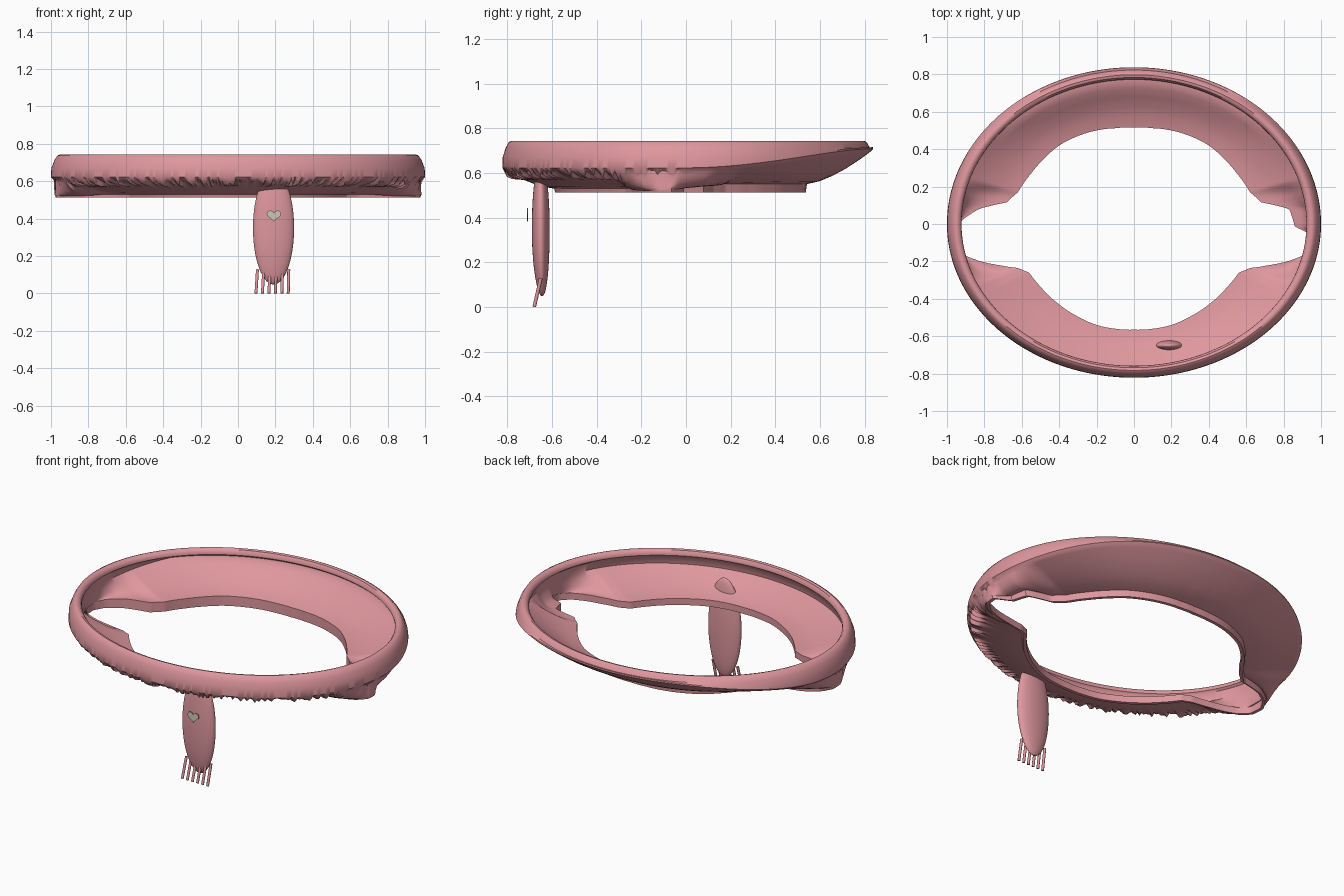
import bpy, bmesh, math, random
from mathutils import Vector

if "Cube" in bpy.data.objects:
    bpy.data.objects.remove(bpy.data.objects["Cube"])

random.seed(4)


def material(name, rgb):
    m = bpy.data.materials.new(name)
    m.diffuse_color = (*rgb, 1)
    m.use_nodes = True
    m.node_tree.nodes["Principled BSDF"].inputs["Base Color"].default_value = m.diffuse_color
    return m


pink = material("dusty pink", (0.73, 0.31, 0.34))
beige = material("pale beige", (0.62, 0.59, 0.47))


def make(name, bm, mat, angle=40):
    bmesh.ops.recalc_face_normals(bm, faces=bm.faces)
    me = bpy.data.meshes.new(name)
    bm.to_mesh(me)
    bm.free()
    me.materials.append(mat)
    ob = bpy.data.objects.new(name, me)
    bpy.context.collection.objects.link(ob)
    bpy.ops.object.select_all(action='DESELECT')
    ob.select_set(True)
    bpy.context.view_layer.objects.active = ob
    bpy.ops.object.shade_smooth_by_angle(angle=math.radians(angle))
    return ob


# Outline of the head opening, one half from front to back
FRONT = [(0, -.565), (.1, -.56), (.2, -.54), (.3, -.495), (.4, -.43), (.5, -.335),
         (.56, -.26), (.62, -.235), (.72, -.22), (.82, -.2), (.9, -.17), (.95, -.12)]
RIGHT = [(.955, -.06), (.86, -.015), (.83, .08)]
LEFT = [(.955, -.04), (.92, .02), (.83, .08)]
BACK = [(.68, .115), (.62, .17), (.55, .27), (.48, .35), (.4, .42), (.3, .47),
        (.2, .5), (.1, .512), (0, .515)]


def edge_table(side):
    return [(math.atan2(y, x), math.hypot(x, y)) for x, y in FRONT + side + BACK]


TABLES = {1: edge_table(RIGHT), -1: edge_table(LEFT)}


def edge_radius(c, s):
    a = math.atan2(s, abs(c))
    tab = TABLES[1 if c >= 0 else -1]
    for (a0, r0), (a1, r1) in zip(tab, tab[1:]):
        if a <= a1:
            return r0 + (r1 - r0) * max(0, (a - a0) / (a1 - a0))
    return tab[-1][1]


def smooth(x):
    x = min(1, max(0, x))
    return x * x * (3 - 2 * x)


# Headband: rolled rim and wall, with a bowl-shaped flange around the opening
def headband():
    bm = bmesh.new()
    n = 480
    rings = []
    for i in range(n):
        p = 2 * math.pi * i / n
        c, s = math.cos(p), math.sin(p)
        b = .838 if s > 0 else .822
        R = 1 / math.sqrt(c * c + (s / b) ** 2)
        e = edge_radius(c, s)
        back = smooth(s)
        zb = .61 + .085 * back                       # lower edge of the wall
        zs = .53 + .02 * smooth(s * 3 + .5)          # top of the skirt
        w = smooth((.32 - abs(s + .05)) / .12)       # side lumps
        k = 1.5 + 3 * w
        rough = smooth((.05 - s) / .15)              # gathered stitches at the front
        j = random.uniform(-.028, .008) * rough
        prof = [(e, .512), (e + .02, .512), (e + .025, zs)]
        lo = e + .025
        for t in (.2, .4, .6, .75, .88, .96, 1):
            z = zs + (zb - zs) * t ** k
            jj = j * smooth((t - .6) / .35)
            if w > 0:
                z -= .01 * w * (1 - t)
            prof.append((lo + (.985 * R - lo) * t + jj * .3, z + jj))
        top = max(.67, zb + .02)
        prof += [(R, zb + .013), (R * .998, top), (R * .982, .712), (R * .966, .737),
                 (R * .952, .743), (R * .935, .739), (R * .923, .724), (R * .922, .71),
                 (R * .935, .70)]
        for t in (1, .9, .75, .6, .4, .2, 0):
            z = zs + .022 + (zb + .02 - zs) * t ** k
            prof.append((e + (.945 * R - e) * t, min(z, .695)))
        rings.append([bm.verts.new((c * r, s * r, z)) for r, z in prof])
    m = len(rings[0])
    for i in range(n):
        A, B = rings[i], rings[(i + 1) % n]
        for q in range(m):
            bm.faces.new((A[q], B[q], B[(q + 1) % m], A[(q + 1) % m]))
    make("headband", bm, pink)


headband()

# Hanging tag: a long flattened ellipsoid that pokes through the flange
bm = bmesh.new()
bmesh.ops.create_uvsphere(bm, u_segments=40, v_segments=28, radius=1)
for v in bm.verts:
    x, y, z = v.co
    v.co = (.19 + .11 * x, -.65 + .04 * y + .006 * z * z * (z < 0), .35 + .302 * z)
make("hanging_tag", bm, pink, 60)

# Fringe strands below the tag
for i in range(6):
    top = Vector((.104 + .0335 * i, -.65, .128))
    low = Vector((.096 + .0345 * i, -.679, .001))
    bm = bmesh.new()
    bmesh.ops.create_cone(bm, cap_ends=True, segments=12, radius1=.008, radius2=.008,
                          depth=(top - low).length)
    d = top - low
    rot = d.to_track_quat('Z', 'Y')
    for v in bm.verts:
        v.co = rot @ v.co + (top + low) / 2
    make("fringe_strand_%d" % (i + 1), bm, pink)

# Heart plate in front of the tag
bm = bmesh.new()
pts = []
for i in range(48):
    t = 2 * math.pi * i / 48
    hx = 16 * math.sin(t) ** 3
    hz = 13 * math.cos(t) - 5 * math.cos(2 * t) - 2 * math.cos(3 * t) - math.cos(4 * t)
    pts.append((.192 + hx * .0024, .418 + hz * .0021))
f = bm.faces.new([bm.verts.new((x, -.712, z)) for x, z in pts])
ext = bmesh.ops.extrude_face_region(bm, geom=[f])
for v in ext["geom"]:
    if isinstance(v, bmesh.types.BMVert):
        v.co.y += .006
make("heart", bm, beige)
